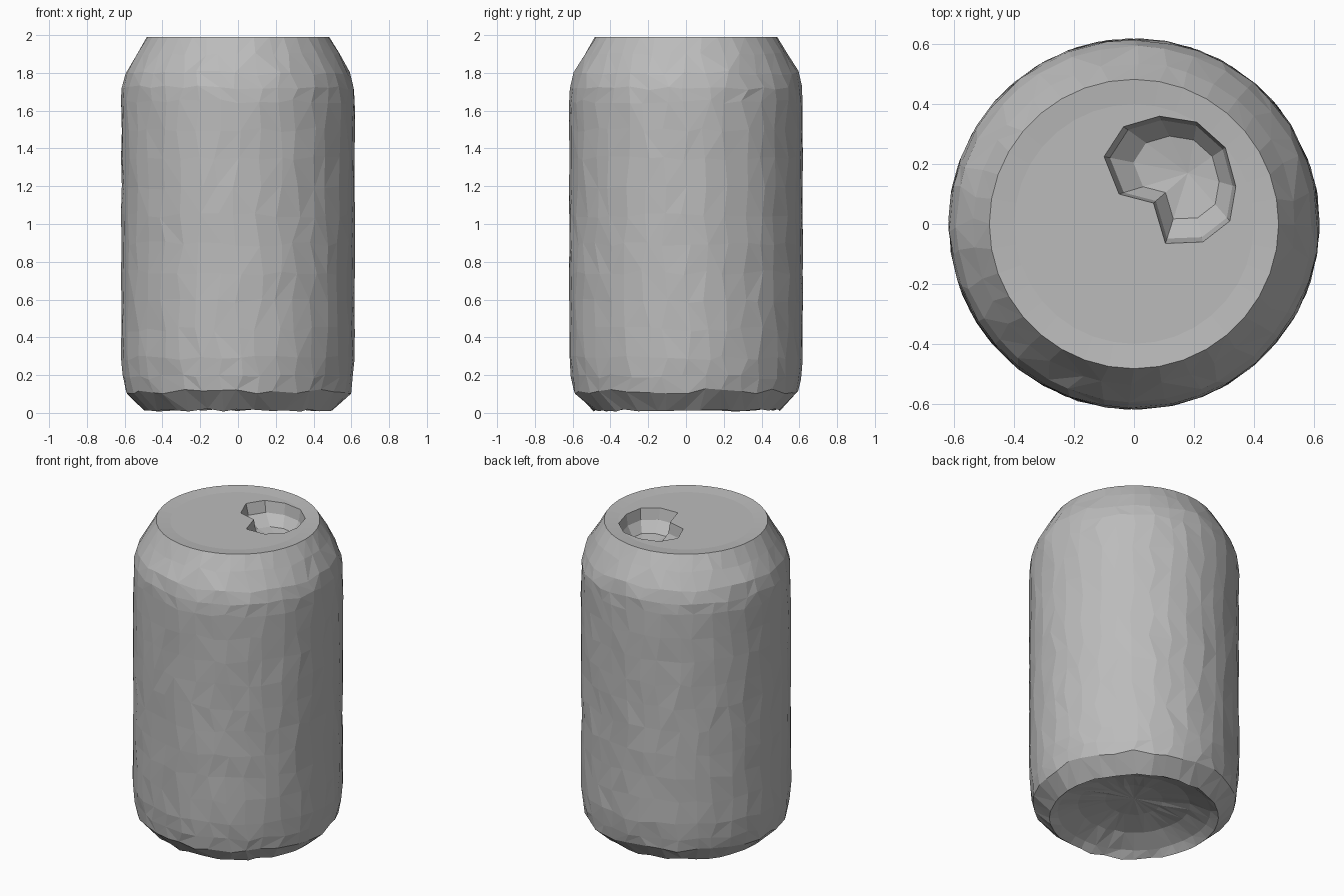
import bpy, bmesh, random
from math import cos, sin, tau
from mathutils import Vector

random.seed(4)
SEGMENTS = 36

default = bpy.data.objects.get("Cube")
if default:
    bpy.data.objects.remove(default, do_unlink=True)

metal = bpy.data.materials.new("grey_metal")
metal.use_nodes = True
grey = (0.5, 0.5, 0.5, 1)
metal.diffuse_color = grey
bsdf = next(n for n in metal.node_tree.nodes if n.type == "BSDF_PRINCIPLED")
bsdf.inputs["Base Color"].default_value = grey


def finish(bm, name):
    mesh = bpy.data.meshes.new(name)
    bm.to_mesh(mesh)
    bm.free()
    mesh.materials.append(metal)
    obj = bpy.data.objects.new(name, mesh)
    bpy.context.collection.objects.link(obj)
    return obj


def ring(bm, radius, z, wobble=0.0, dent=0.0, slide=0.0):
    """One hand-worn circle of vertices."""
    verts = []
    for i in range(SEGMENTS):
        a = tau * (i + random.uniform(-slide, slide)) / SEGMENTS
        r = radius - random.uniform(0, dent)
        h = z + random.uniform(-wobble, wobble)
        verts.append(bm.verts.new((r * cos(a), r * sin(a), h)))
    return verts


def bridge(bm, low, high):
    """Join two rings with triangles whose diagonals vary."""
    n = len(low)
    for i in range(n):
        a, b, c, d = low[i], low[(i + 1) % n], high[(i + 1) % n], high[i]
        if random.random() < 0.5:
            bm.faces.new((a, b, c))
            bm.faces.new((a, c, d))
        else:
            bm.faces.new((a, b, d))
            bm.faces.new((b, c, d))


def cap(bm, loop, centre):
    tip = bm.verts.new(centre)
    for i, v in enumerate(loop):
        bm.faces.new((tip, loop[(i + 1) % len(loop)], v))


# Can wall: bottom chamfer, straight side, sloped shoulder
bm = bmesh.new()
profile = [(0.5, 0.015), (0.6, 0.115), (0.612, 0.19)]
rows = 9
profile += [(0.621, 0.29 + 1.36 * k / rows) for k in range(rows + 1)]
profile += [(0.618, 1.72), (0.597, 1.8), (0.54, 1.9)]
rings = [ring(bm, r, z, 0.014 if 0.1 < z < 1.85 else 0.008, 0.006, 0.25)
         for r, z in profile]
rings.append(ring(bm, 0.483, 1.99))
for low, high in zip(rings, rings[1:]):
    bridge(bm, low, high)

# Hollow underside, continuing from the bottom rim
dome = [rings[0]] + [ring(bm, r, z, 0.005) for r, z in
                     [(0.45, 0.05), (0.33, 0.1), (0.17, 0.13)]]
for outer, inner in zip(dome, dome[1:]):
    bridge(bm, inner, outer)
cap(bm, dome[-1], (0, 0, 0.14))
bmesh.ops.recalc_face_normals(bm, faces=bm.faces)
finish(bm, "can_body")

# Lid: slightly sunken plate with a drinking hole cut out
outline = [(-0.1, 0.225), (-0.035, 0.325), (0.085, 0.36), (0.21, 0.34),
           (0.305, 0.255), (0.34, 0.125), (0.32, 0.01), (0.23, -0.06),
           (0.105, -0.065), (0.065, 0.07), (-0.05, 0.1)]
LID_Z = 1.982
bm = bmesh.new()
rim = ring(bm, 0.483, 1.99)
plate = ring(bm, 0.4, LID_Z)
bridge(bm, rim, plate)
hole = [bm.verts.new((x, y, LID_Z)) for x, y in outline]
edges = [bm.edges.get((plate[i - 1], plate[i])) for i in range(SEGMENTS)]
edges += [bm.edges.new((hole[i - 1], hole[i])) for i in range(len(hole))]
bmesh.ops.triangle_fill(bm, edges=edges, use_beauty=True, use_dissolve=False)
for f in bm.faces:
    f.normal_update()
    if f.normal.z < 0:
        f.normal_flip()
finish(bm, "lid")

# Pocket below the drinking hole
bm = bmesh.new()
centre = Vector((0.18, 0.17))
loops = []
for scale, depth in [(1, 0), (0.93, 0.07), (0.65, 0.13)]:
    points = [centre + (Vector(p) - centre) * scale for p in outline]
    loops.append([bm.verts.new((p.x, p.y, LID_Z - depth)) for p in points])
for upper, lower in zip(loops, loops[1:]):
    bridge(bm, lower, upper)
cap(bm, loops[-1], (centre.x, centre.y, LID_Z - 0.15))
bmesh.ops.recalc_face_normals(bm, faces=bm.faces)
# Face the pocket inwards and upwards
if sum(f.normal.z * f.calc_area() for f in bm.faces) < 0:
    bmesh.ops.reverse_faces(bm, faces=bm.faces)
finish(bm, "drinking_hole")
